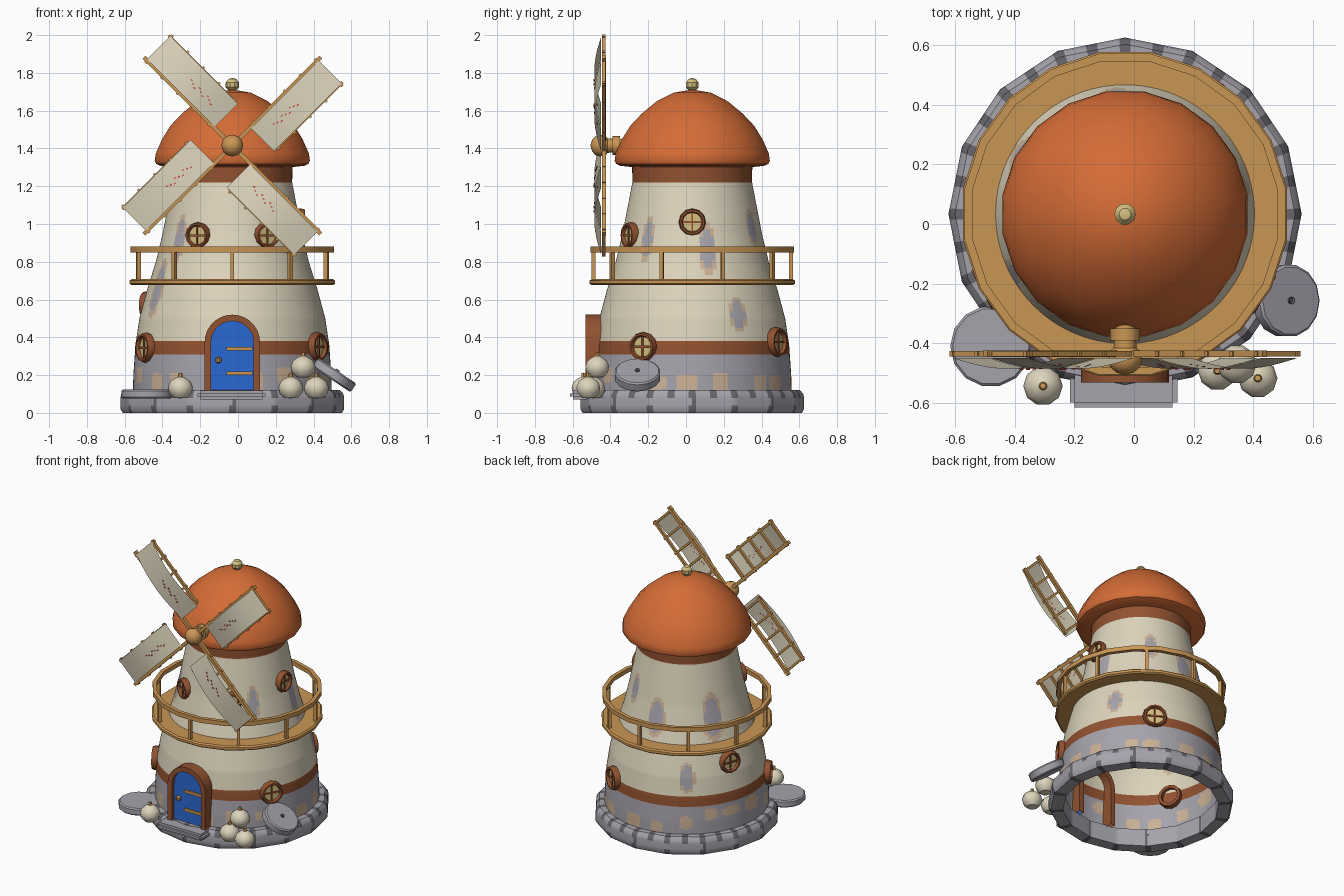
import bpy, bmesh, math, random
from mathutils import Matrix, Vector

if "Cube" in bpy.data.objects:
    bpy.data.objects.remove(bpy.data.objects["Cube"])

random.seed(4)
CX, CY = -0.03, 0.033
AXIS = Matrix.Translation((CX, CY, 0))


def mat(name, r, g, b):
    m = bpy.data.materials.new(name)
    lin = [((c / 255 + 0.055) / 1.055) ** 2.4 for c in (r, g, b)]
    m.diffuse_color = (*lin, 1)
    m.use_nodes = True
    m.node_tree.nodes["Principled BSDF"].inputs["Base Color"].default_value = m.diffuse_color
    return m


STONE = mat("stone grey", 166, 163, 172)
DARK = mat("dark stone", 104, 102, 108)
CREAM = mat("cream plaster", 221, 212, 188)
BROWN = mat("brown wood", 146, 82, 48)
ORANGE = mat("orange roof", 212, 108, 54)
WOOD = mat("tan wood", 202, 150, 84)
BLUE = mat("blue door", 42, 106, 212)
YELLOW = mat("pale yellow", 212, 192, 128)
PATCH = mat("tan patch", 204, 178, 150)
RED = mat("red stitch", 200, 70, 60)


def finish(bm, name, mats, M=Matrix()):
    bmesh.ops.remove_doubles(bm, verts=bm.verts, dist=1e-5)
    bmesh.ops.recalc_face_normals(bm, faces=bm.faces)
    me = bpy.data.meshes.new(name)
    bm.to_mesh(me)
    bm.free()
    for m in mats:
        me.materials.append(m)
    me.transform(M)
    ob = bpy.data.objects.new(name, me)
    bpy.context.collection.objects.link(ob)
    return ob


def lathe(name, prof, n, mats, M=AXIS, rule=None, sub=1, phase=0.0, closed=False):
    """Spin (radius, z) points into n flat sides, each split into sub columns."""
    bm = bmesh.new()
    corner = lambda i: Vector((math.cos(phase + math.tau * i / n), math.sin(phase + math.tau * i / n), 0))
    cols = []
    for j in range(n * sub):
        d = corner(j // sub).lerp(corner(j // sub + 1), (j % sub) / sub)
        cols.append([bm.verts.new((d.x * r, d.y * r, z)) for r, z in prof])
    k = len(prof)
    for j in range(n * sub):
        a, b = cols[j], cols[(j + 1) % (n * sub)]
        for i in range(k if closed else k - 1):
            f = bm.faces.new((a[i], b[i], b[(i + 1) % k], a[(i + 1) % k]))
            if rule:
                f.material_index = rule(f.calc_center_median(), j)
    return finish(bm, name, mats, M)


def box(name, lo, hi, m, M=Matrix(), bevel=0):
    bm = bmesh.new()
    bmesh.ops.create_cube(bm, size=1)
    for v in bm.verts:
        v.co = [(lo[i] + hi[i]) / 2 + v.co[i] * (hi[i] - lo[i]) for i in range(3)]
    if bevel:
        bmesh.ops.bevel(bm, geom=bm.edges[:], offset=bevel, segments=2, affect='EDGES')
    return finish(bm, name, [m], M)


# Foundation ring with dark mortar joints
def ring_rule(c, j):
    s = j % 12
    edge = c.z < 0.035 or c.z > 0.085
    return int((s in (0, 11) and edge) or (s == 0 and (j // 12) % 2 == 0) or (s in (5, 6) and c.z > 0.085))


lathe("foundation_ring", [(.5, 0), (.58, 0), (.592, .02), (.592, .04), (.592, .08), (.588, .1), (.57, .12), (.54, .122), (.5, .12)],
      16, [STONE, DARK], rule=ring_rule, sub=12, phase=math.pi / 2, closed=True)

# Tower wall: bands by height, worn patches by angle and height
WALL = [(.527, .08), (.524, .2), (.513, .36), (.492, .5), (.452, .65), (.405, .8), (.369, .95), (.34, 1.1), (.317, 1.22), (.318, 1.31)]


def wall_r(z):
    for (r0, z0), (r1, z1) in zip(WALL, WALL[1:]):
        if z <= z1:
            return r0 + (r1 - r0) * (z - z0) / (z1 - z0)
    return WALL[-1][0]


worn = [(-39, .92, 6, .12), (12, .87, 7, .14), (30, .52, 6, .09), (208, .66, 7, .16), (222, .92, 6, .13),
        (150, .87, 10, .16), (95, .86, 9, .13), (60, .98, 7, .1), (125, .5, 6, .1)]
low = [(i * 20 + random.uniform(-5, 5), random.choice((.16, .2, .25)), random.uniform(4, 7),
        random.uniform(.03, .055)) for i in range(18)]


def wall_rule(c, j):
    az = math.degrees(math.atan2(c.y, c.x))
    dist = lambda p, e: abs(((az - p[0] + 180) % 360 - 180) / p[2]) ** e + abs((c.z - p[1]) / p[3]) ** e
    if c.z > 1.22 or .31 < c.z < .38:
        return 1
    if c.z < .31:
        return 3 if min(dist(p, 4) for p in low) < 1 else 2
    d = min(dist(p, 2) for p in worn)
    return 2 if d < .6 else 3 if d < 1 else 0


zs = [.08 + i * .01 for i in range(124)]
lathe("tower_wall", [(wall_r(z), z) for z in zs], 120, [CREAM, BROWN, STONE, PATCH], rule=wall_rule)

# Roof cap and finial
lathe("roof_cap", [(.31, 1.3), (.385, 1.308), (.408, 1.318), (.416, 1.335), (.41, 1.375), (.376, 1.45), (.332, 1.52), (.27, 1.585),
                   (.19, 1.65), (.1, 1.695), (0, 1.712)], 20, [ORANGE], phase=math.pi / 20)
lathe("roof_finial", [(0, 1.70), (.022, 1.708), (.036, 1.725), (.036, 1.748), (.02, 1.768), (0, 1.773)], 10, [YELLOW])

# Balcony floor, rail and posts
P20 = math.pi / 20
lathe("balcony_floor", [(.4, .676), (.54, .676), (.55, .684), (.55, .7), (.54, .708), (.4, .708)], 20, [WOOD], phase=P20, closed=True)
lathe("balcony_rail", [(.518, .85), (.545, .85), (.545, .88), (.518, .88)], 20, [WOOD], phase=P20, closed=True)
for i in range(10):
    T = AXIS @ Matrix.Rotation(math.tau * i / 10 - math.pi / 2, 4, 'Z')
    box("balcony_post", (.512, -.01, .7), (.534, .01, .86), WOOD, T)


# Round windows: frame, pane and cross bars
def window(az, z, size):
    a = math.radians(az)
    M = (AXIS @ Matrix.Rotation(a, 4, 'Z') @ Matrix.Translation((wall_r(z), 0, z))
         @ Matrix.Rotation(math.pi / 2, 4, 'Y') @ Matrix.Scale(size, 4))
    lathe("window_frame", [(.7, -.4), (.95, -.4), (1, .1), (.92, .38), (.78, .38), (.7, .2)], 12, [BROWN], M, closed=True)
    lathe("window_pane", [(0, .14), (.72, .14)], 12, [YELLOW], M)
    box("window_bar", (-.72, -.07, .1), (.72, .07, .24), BROWN, M)
    box("window_bar", (-.07, -.72, .1), (.07, .72, .24), BROWN, M)


for az, z, s in [(-30, .35, .078), (60, .375, .08), (160, .57, .075), (208, .345, .08), (241, .94, .07), (299, .94, .07), (0, 1.01, .072)]:
    window(az, z, s)


# Arched door
def arch(w, top, base):
    s = top - w
    return [(-w, base)] + [(-w * math.cos(math.pi * i / 14), s + w * math.sin(math.pi * i / 14)) for i in range(15)] + [(w, base)]


def slab(name, outer, inner, y0, y1, m):
    """Extruded outline, or a frame when an inner outline is given."""
    bm = bmesh.new()
    vs = [[[bm.verts.new((CX + x, y, z)) for x, z in o] for y in (y0, y1)] for o in (outer, inner) if o]
    n = len(outer)
    for f, b in vs:
        for i in range(n - 1):
            bm.faces.new((f[i], f[i + 1], b[i + 1], b[i]))
    if inner:
        for s in (0, 1):
            for i in range(n - 1):
                bm.faces.new((vs[0][s][i], vs[0][s][i + 1], vs[1][s][i + 1], vs[1][s][i]))
    else:
        bm.faces.new(vs[0][0])
    return finish(bm, name, [m])


slab("door_frame", arch(.147, .52, .11), arch(.113, .486, .11), -.532, -.4, BROWN)
slab("door_panel", arch(.118, .49, .11), None, -.506, -.42, BLUE)
for z in (.21, .34):
    box("door_hinge", (-.06, -.515, z - .01), (.078, -.5, z + .01), WOOD)
lathe("door_knob", [(0, -.02), (.016, -.01), (.016, .008), (0, .018)], 10, [WOOD], Matrix.Translation((-.103, -.515, .28)))
box("door_step", (-.215, -.615, .07), (.145, -.48, .118), STONE, bevel=.016)


# Loose millstones
def millstone(name, loc, tilt, r, h, m):
    M = Matrix.Translation(loc) @ Matrix.Rotation(tilt, 4, 'Y')
    lathe(name, [(0, -h), (r - .008, -h), (r, -h + .008), (r, h - .008), (r - .008, h), (0, h)], 14, [m], M)


millstone("millstone_leaning", (.51, -.257, .2), math.radians(34), .122, .028, STONE)
millstone("millstone_flat", (-.48, -.41, .1), 0, .136, .025, STONE)
millstone("millstone_eye", (.5265, -.257, .2245), math.radians(34), .012, .003, DARK)

# Round bulbs beside the door
for x, y, z in [(-.305, -.543, .135), (.28, -.492, .135), (.415, -.517, .135), (.345, -.47, .245)]:
    M = Matrix.Translation((x, y, z))
    lathe("bulb", [(0, -.058), (.035, -.056), (.06, -.03), (.066, 0), (.055, .03), (.03, .048), (.014, .056)], 10, [CREAM], M)
    lathe("bulb_stem", [(.02, .046), (.013, .056), (.011, .075), (0, .078)], 6, [WOOD], M)

# Sail hub and shaft
HUB = Matrix.Translation((CX, -.435, 1.415))
lathe("sail_hub", [(0, -.12), (.035, -.12), (.038, -.02), (.05, -.01), (.058, .02), (.05, .045), (.03, .062), (0, .072)], 12, [WOOD],
      HUB @ Matrix.Rotation(math.pi / 2, 4, 'X'))
lathe("hub_collar", [(.03, -.085), (.05, -.085), (.05, -.045), (.03, -.045)], 12, [WOOD],
      HUB @ Matrix.Rotation(math.pi / 2, 4, 'X'), closed=True)

# Four sails: frame, bulging cloth and red stitches
bulge = lambda t: -.014 - .036 * math.sin(math.pi * t)
for k in range(4):
    B = HUB @ Matrix.Rotation(math.radians(45 + 90 * k), 4, 'Y')
    box("sail_arm", (-.011, -.011, 0), (.011, .011, .662), WOOD, B)
    box("sail_edge", (.166, -.009, .15), (.182, .009, .65), WOOD, B)
    for i in range(5):
        z = .165 + i * .1175
        box("sail_crossbar", (-.016, -.009, z - .007), (.19, .009, z + .007), WOOD, B)
    bm = bmesh.new()
    rows = [[bm.verts.new((x, bulge(i / 12), .135 + .505 * i / 12)) for x in (.004, .178)] for i in range(13)]
    for a, b in zip(rows, rows[1:]):
        bm.faces.new((a[0], a[1], b[1], b[0]))
    finish(bm, "sail_cloth", [CREAM], B)
    for i in range(9):
        t = .2 + i * .04
        x, y, z = .07 + .01 * (i % 3), bulge(t), .135 + .505 * t
        box("sail_stitch", (x, y - .004, z - .006), (x + .006, y + .001, z + .006), RED, B)

# Smooth shading with sharp edges kept
bpy.ops.object.select_all(action='SELECT')
bpy.context.view_layer.objects.active = bpy.context.selected_objects[0]
bpy.ops.object.shade_smooth_by_angle(angle=math.radians(35))
